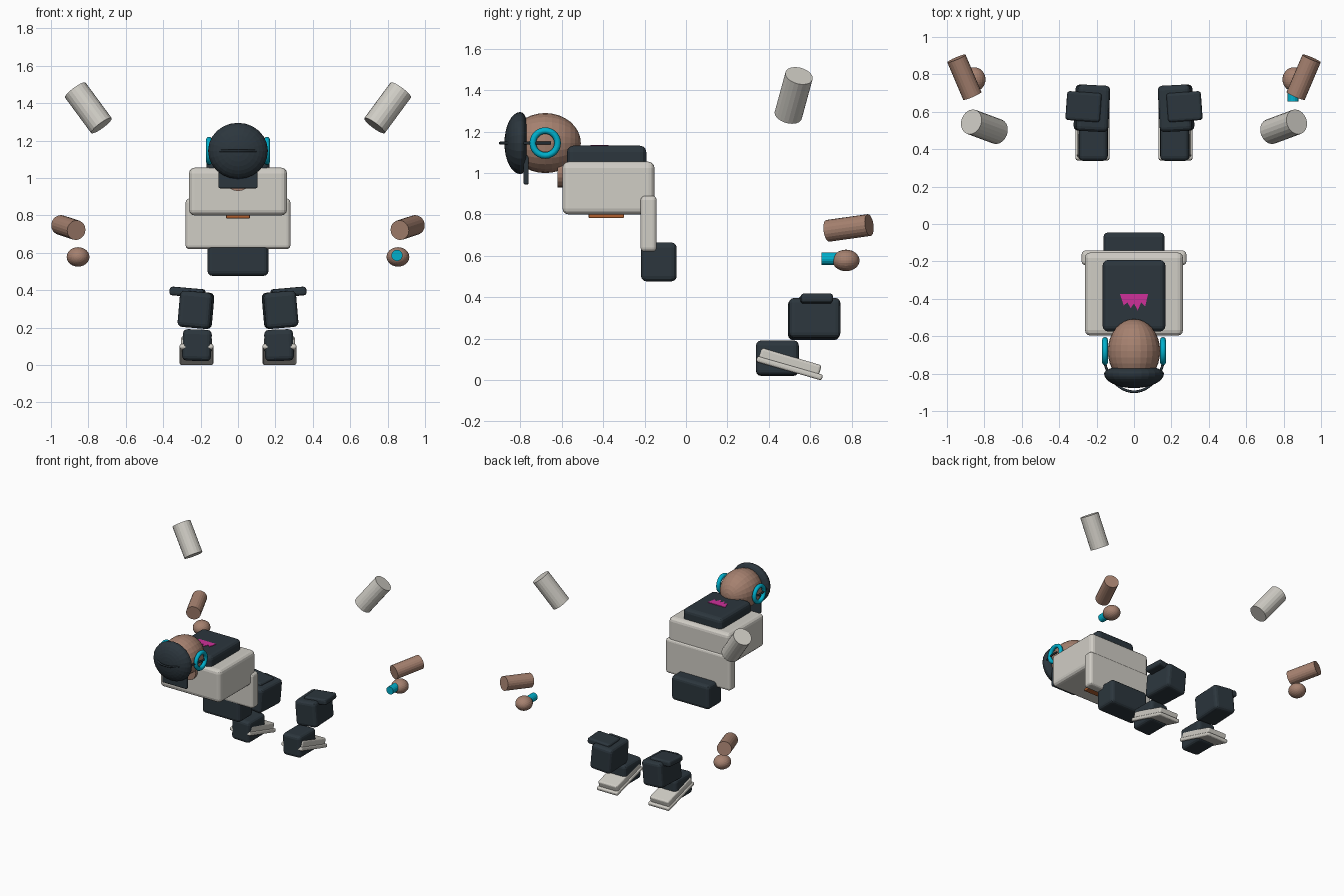
import bpy, bmesh, math
from mathutils import Vector, Matrix

if "Cube" in bpy.data.objects:
    bpy.data.objects.remove(bpy.data.objects["Cube"])


def material(name, r, g, b):
    m = bpy.data.materials.new(name)
    m.diffuse_color = (r, g, b, 1)
    m.use_nodes = True
    m.node_tree.nodes["Principled BSDF"].inputs["Base Color"].default_value = m.diffuse_color
    return m


WHITE = material("off_white", 0.63, 0.61, 0.56)
DARK = material("dark_slate", 0.025, 0.037, 0.047)
SKIN = material("skin", 0.38, 0.22, 0.16)
CYAN = material("cyan", 0.0, 0.43, 0.6)
PINK = material("magenta", 0.62, 0.03, 0.32)
RUST = material("rust", 0.45, 0.12, 0.03)


def finish(bm, name, mat):
    bmesh.ops.recalc_face_normals(bm, faces=bm.faces)
    me = bpy.data.meshes.new(name)
    bm.to_mesh(me)
    bm.free()
    me.materials.append(mat)
    ob = bpy.data.objects.new(name, me)
    bpy.context.collection.objects.link(ob)
    return ob


def box(name, mat, lo, hi, bevel=0.02, rot=(0, 0, 0)):
    """Rounded box between two corners, turned about its centre (degrees)."""
    lo, hi = Vector(lo), Vector(hi)
    bm = bmesh.new()
    bmesh.ops.create_cube(bm, size=1)
    bmesh.ops.scale(bm, vec=hi - lo, verts=bm.verts)
    bmesh.ops.bevel(bm, geom=bm.edges[:], offset=bevel, segments=3,
                    profile=0.5, affect='EDGES')
    ob = finish(bm, name, mat)
    ob.location = (lo + hi) / 2
    ob.rotation_euler = [math.radians(a) for a in rot]
    return ob


def cylinder(name, mat, centre, axis, radius, sides=20):
    """Cylinder whose length and direction follow the axis vector."""
    axis = Vector(axis)
    bm = bmesh.new()
    bmesh.ops.create_cone(bm, cap_ends=True, segments=sides, radius1=radius,
                          radius2=radius, depth=axis.length)
    ob = finish(bm, name, mat)
    ob.location = centre
    ob.rotation_euler = axis.to_track_quat('Z', 'Y').to_euler()
    return ob


def ball(name, mat, centre, size, back=1.0):
    """Ellipsoid; the half towards +y can be flattened."""
    bm = bmesh.new()
    bmesh.ops.create_uvsphere(bm, u_segments=24, v_segments=16, radius=1,
                              matrix=Matrix.Rotation(math.pi / 2, 4, 'X'))
    bmesh.ops.scale(bm, vec=size, verts=bm.verts)
    for v in bm.verts:
        if v.co.y > 0:
            v.co.y *= back
    ob = finish(bm, name, mat)
    ob.location = centre
    return ob


def tube(name, mat, points, radius, cyclic=False):
    """Round tube along a list of points, turned into a mesh."""
    cu = bpy.data.curves.new(name + "_path", 'CURVE')
    cu.dimensions = '3D'
    cu.bevel_depth = radius
    cu.bevel_resolution = 2
    cu.use_fill_caps = True
    sp = cu.splines.new('POLY')
    sp.points.add(len(points) - 1)
    for p, co in zip(sp.points, points):
        p.co = (*co, 1)
    sp.use_cyclic_u = cyclic
    tmp = bpy.data.objects.new(name + "_path", cu)
    bpy.context.collection.objects.link(tmp)
    bpy.context.view_layer.update()
    me = bpy.data.meshes.new_from_object(tmp)
    bpy.data.objects.remove(tmp)
    me.materials.clear()
    me.materials.append(mat)
    ob = bpy.data.objects.new(name, me)
    bpy.context.collection.objects.link(ob)
    return ob


# Torso, waist and hips
box("torso", WHITE, (-0.262, -0.597, 0.80), (0.262, -0.152, 1.055), 0.03)
box("jacket_hem", WHITE, (-0.28, -0.22, 0.62), (0.28, -0.142, 0.89), 0.02)
box("hips", DARK, (-0.163, -0.217, 0.477), (0.163, -0.045, 0.665), 0.025)
box("chest_badge", RUST, (-0.063, -0.47, 0.783), (0.063, -0.30, 0.805), 0.004)

# Backpack with a zigzag emblem plate
box("backpack", DARK, (-0.168, -0.575, 1.0), (0.168, -0.192, 1.132), 0.03)
bm = bmesh.new()
outline = [(-0.075, -0.375), (-0.055, -0.435), (-0.035, -0.42), (-0.018, -0.45),
           (0, -0.425), (0.02, -0.462), (0.038, -0.42), (0.06, -0.44), (0.075, -0.375)]
face = bm.faces.new([bm.verts.new((x, y, 1.13)) for x, y in outline])
top = bmesh.ops.extrude_face_region(bm, geom=[face])
bmesh.ops.translate(bm, vec=(0, 0, 0.006),
                    verts=[v for v in top["geom"] if isinstance(v, bmesh.types.BMVert)])
finish(bm, "emblem", PINK)

# Head, neck and cap
HY, HZ = -0.68, 1.145
ball("head", SKIN, (0, HY, HZ), (0.14, 0.172, 0.145))
cylinder("neck", SKIN, (0, -0.56, 1.0), (0, 0.12, 0), 0.07)
ball("cap", DARK, (0, -0.80, HZ), (0.16, 0.077, 0.15), 0.6)
box("cap_visor", DARK, (-0.105, -0.785, 0.945), (0.105, -0.76, 1.12), 0.008)

# Headphones: one ring per ear and a thin band over the cap
arc = [math.pi + math.pi * i / 24 for i in range(25)]
band = [(0.163 * math.cos(a), HY + 0.217 * math.sin(a), HZ) for a in arc]
band = [(-0.163, -0.652, HZ)] + band + [(0.163, -0.652, HZ)]
tube("headphone_band", DARK, band, 0.007)
for side, s in (("left", -1), ("right", 1)):
    ring = [(s * 0.155, HY + 0.06 * math.cos(i * math.pi / 12),
             HZ + 0.06 * math.sin(i * math.pi / 12)) for i in range(24)]
    tube(side + "_headphone", CYAN, ring, 0.016, True)

    # Arms: sleeve, forearm and hand
    cylinder(side + "_sleeve", WHITE, (s * 0.80, 0.52, 1.375),
             (s * 0.14, 0.052, 0.19), 0.068)
    cylinder(side + "_forearm", SKIN, (s * 0.907, 0.785, 0.735),
             (s * 0.085, 0.2, 0.028), 0.053)
    ball(side + "_hand", SKIN, (s * 0.855, 0.773, 0.578), (0.061, 0.065, 0.052))

    # Legs: thigh block with a tilted pad, and a lower block
    def leg_box(part, mat, x0, x1, y0, y1, z0, z1, bevel, rot):
        xs = sorted((s * x0, s * x1))
        box(f"{side}_{part}", mat, (xs[0], y0, z0), (xs[1], y1, z1), bevel,
            (rot[0], s * rot[1], s * rot[2]))

    leg_box("thigh", DARK, 0.138, 0.312, 0.495, 0.743, 0.198, 0.392, 0.025, (0, -5, 3))
    leg_box("pocket", DARK, 0.178, 0.362, 0.55, 0.705, 0.366, 0.412, 0.015, (0, -5, 4))
    leg_box("shin", DARK, 0.142, 0.297, 0.338, 0.545, 0.022, 0.19, 0.025, (0, -2, 0))

    # Shoe: narrow upper on a wider sole, sloping down to the back
    leg_box("sole", WHITE, 0.132, 0.312, 0.335, 0.665, 0.043, 0.071, 0.01, (-16, 0, 0))
    leg_box("shoe_upper", WHITE, 0.14, 0.304, 0.352, 0.654, 0.06, 0.115, 0.012, (-16.5, 0, 0))

# Small canister held in one hand
cylinder("canister", CYAN, (0.85, 0.70, 0.586), (0, 0.09, 0), 0.03, 16)
